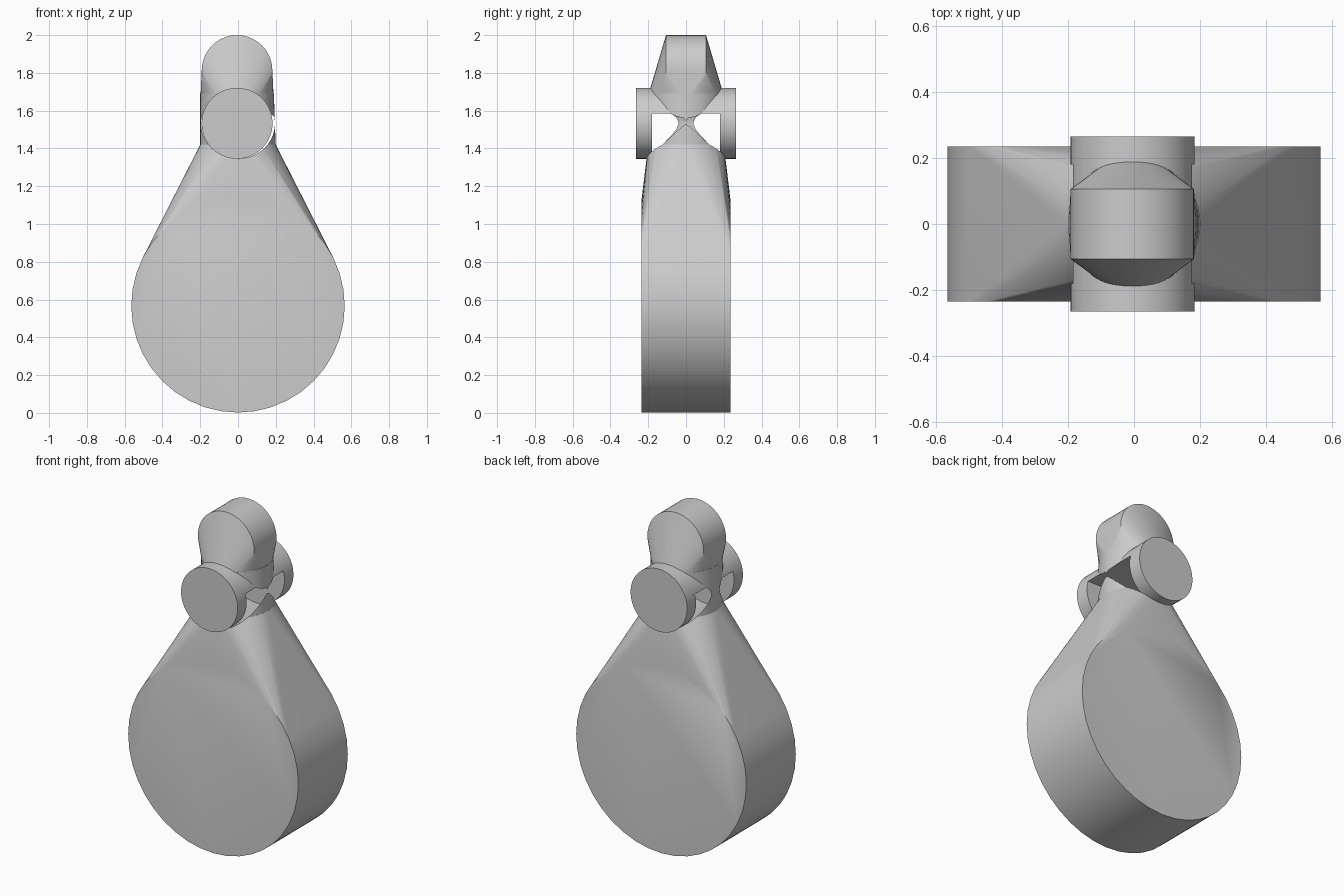
import bpy, bmesh
from math import sin, cos, pi, radians
from mathutils import Vector

if "Cube" in bpy.data.objects:
    bpy.data.objects.remove(bpy.data.objects["Cube"], do_unlink=True)

grey = bpy.data.materials.new("plain_grey")
grey.use_nodes = True
GREY = (0.6, 0.6, 0.6, 1)
grey.diffuse_color = GREY
grey.node_tree.nodes["Principled BSDF"].inputs["Base Color"].default_value = GREY

PIN_Z = 1.533
PIN_R = 0.188
SLOT_TOP = 1.585
SHIFT = -0.005


def ring(n, rx, ry):
    return [(rx * cos(2 * pi * i / n), ry * sin(2 * pi * i / n)) for i in range(n)]


def across(y, z, rx, rz, x=0, n=40):
    """Upright circle at depth y."""
    return [Vector((x + a, y, z + b)) for a, b in ring(n, rx, rz)]


def level(z, rx, ry, x=0, n=48):
    """Horizontal circle at height z."""
    return [Vector((x + a, b, z)) for a, b in ring(n, rx, ry)]


def hull(name, points):
    bm = bmesh.new()
    for p in points:
        bm.verts.new(p)
    res = bmesh.ops.convex_hull(bm, input=bm.verts[:])
    loose = [v for v in bm.verts if not v.link_faces]
    bmesh.ops.delete(bm, geom=loose, context='VERTS')
    bmesh.ops.dissolve_limit(bm, angle_limit=radians(0.3), verts=bm.verts[:], edges=bm.edges[:])
    bmesh.ops.recalc_face_normals(bm, faces=bm.faces[:])
    mesh = bpy.data.meshes.new(name)
    bm.to_mesh(mesh)
    bm.free()
    mesh.materials.append(grey)
    ob = bpy.data.objects.new(name, mesh)
    bpy.context.collection.objects.link(ob)
    return ob


def cut(ob, cutter):
    mod = ob.modifiers.new("slot", 'BOOLEAN')
    mod.operation = 'DIFFERENCE'
    mod.solver = 'EXACT'
    mod.object = cutter
    bpy.context.view_layer.update()
    graph = bpy.context.evaluated_depsgraph_get()
    mesh = bpy.data.meshes.new_from_object(ob.evaluated_get(graph))
    ob.modifiers.clear()
    ob.data = mesh


def clip(points, keep_above):
    """Keep one side of the slot ceiling, flattening the rest onto it."""
    pick = max if keep_above else min
    kept = [p for p in points if (p.z > SLOT_TOP) == keep_above]
    half = PIN_R * 0.96
    kept += [Vector((s * half + SHIFT, p.y, pick(SLOT_TOP, SLOT_TOP)))
             for s in (-1, 1) for p in points]
    return kept


# Round weight, drawn up to the neck
body = hull("round_weight",
            across(-0.235, 0.567, 0.565, 0.565) + across(0.235, 0.567, 0.565, 0.565)
            + level(1.42, 0.2, 0.2))

# Neck with side lugs
neck = hull("neck", level(1.4, 0.2, 0.2) + level(1.69, 0.195, 0.2, SHIFT))

# Slot passing front to back, leaving the lugs
slot = hull("slot_cutter", clip(
    across(-0.4, PIN_Z, 0.196, PIN_R) + across(0.4, PIN_Z, 0.196, PIN_R), False))
cut(body, slot)
cut(neck, slot)
bpy.data.objects.remove(slot, do_unlink=True)

# Cross pin: upper bridge and two end caps
bridge = hull("pin_bridge", clip(
    across(-0.2, PIN_Z, PIN_R, PIN_R, SHIFT) + across(0.2, PIN_Z, PIN_R, PIN_R, SHIFT), True))
caps = [hull(name, across(s * 0.18, PIN_Z, PIN_R, PIN_R, SHIFT)
             + across(s * 0.265, PIN_Z, PIN_R, PIN_R, SHIFT))
        for name, s in (("front_cap", -1), ("back_cap", 1))]

# Rounded top knob
knob = hull("top_knob",
            across(-0.106, 1.813, 0.187, 0.187, SHIFT) + across(0.106, 1.813, 0.187, 0.187, SHIFT)
            + level(1.685, 0.193, 0.199, SHIFT))

# Smooth curved sides, crisp rims
bpy.ops.object.select_all(action='DESELECT')
for ob in [body, neck, bridge, knob] + caps:
    ob.select_set(True)
bpy.context.view_layer.objects.active = body
bpy.ops.object.shade_smooth_by_angle(angle=radians(30))
